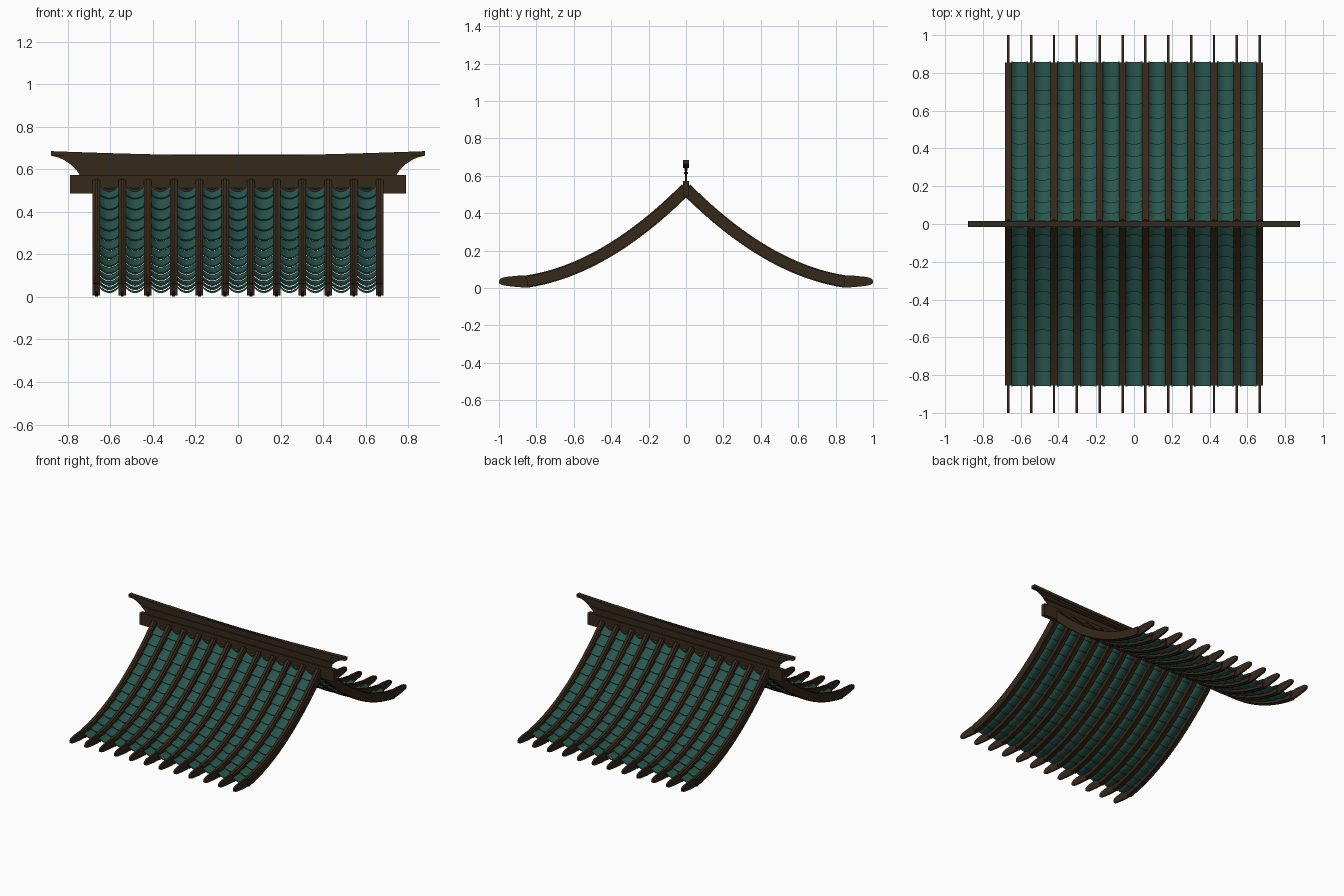
import bpy, math
from mathutils import Vector

if "Cube" in bpy.data.objects:
    bpy.data.objects.remove(bpy.data.objects["Cube"])


def material(name, color):
    m = bpy.data.materials.new(name)
    m.diffuse_color = (*color, 1)
    m.use_nodes = True
    m.node_tree.nodes["Principled BSDF"].inputs["Base Color"].default_value = m.diffuse_color
    return m


WOOD = material("dark_wood", (0.036, 0.021, 0.010))
TEAL = material("teal_tile", (0.022, 0.095, 0.076))


def make_mesh(name, verts, faces, mat):
    me = bpy.data.meshes.new(name)
    me.from_pydata(verts, [], faces)
    me.materials.append(mat)
    return me


def place(name, me, x=0, turn=0):
    ob = bpy.data.objects.new(name, me)
    bpy.context.collection.objects.link(ob)
    ob.location.x = x
    ob.rotation_euler.z = turn
    return ob


def slab(top, bottom, half, to3d):
    """Solid strip between two 2D edges, extruded to +-half."""
    verts, faces = [], []
    for (a, b), (c, d) in zip(top, bottom):
        verts += [to3d(a, b, half), to3d(a, b, -half), to3d(c, d, -half), to3d(c, d, half)]
    n = len(top)
    for i in range(n - 1):
        for k in range(4):
            k2 = (k + 1) % 4
            faces.append((i*4 + k, i*4 + k2, i*4 + 4 + k2, i*4 + 4 + k))
    faces += [(3, 2, 1, 0), (n*4 - 4, n*4 - 3, n*4 - 2, n*4 - 1)]
    return verts, faces


def join(parts):
    verts, faces = [], []
    for v, f in parts:
        o = len(verts)
        verts += v
        faces += [tuple(i + o for i in q) for q in f]
    return verts, faces


# Sagging roof line (distance from ridge, height)
P0, P1, P2 = Vector((0, 0.53)), Vector((0.432, 0.098)), Vector((0.85, 0.035))


def bez(t):
    return P0*(1-t)**2 + P1*2*t*(1-t) + P2*t*t


samples = [bez(i / 400) for i in range(401)]
lengths = [0]
for a, b in zip(samples, samples[1:]):
    lengths.append(lengths[-1] + (b - a).length)
TOTAL = lengths[-1]


def roof(s, off=0):
    """Point at arc length s, moved off along the roof normal."""
    i = min(max(sum(1 for q in lengths if q < s), 1), 400)
    tan = (samples[i] - samples[i-1]).normalized()
    p = samples[i-1] + tan * (s - lengths[i-1]) + Vector((-tan.y, tan.x)) * off
    return (p.x, p.y)


def rail(h, n=24):
    return ([roof(TOTAL*i/n, h) for i in range(n + 1)],
            [roof(TOTAL*i/n, -h) for i in range(n + 1)])


def across(u, z, x):
    return (x, -u, z)


# Rafter: wide rail plus a thin centre board with a rounded upturned tip
top, bottom = rail(0.033)
top += [(0.90, 0.066), (0.96, 0.060), (0.985, 0.054), (0.997, 0.046), (1.0, 0.037)]
bottom += [(0.90, 0.005), (0.96, 0.012), (0.985, 0.017), (0.997, 0.023), (1.0, 0.031)]
rafter = make_mesh("rafter", *join([slab(*rail(0.028), 0.018, across),
                                    slab(top, bottom, 0.0065, across)]), WOOD)

# Column of overlapping trough-shaped tiles
ROWS, SEG, HALF, SAG, THICK = 13, 8, 0.0445, 0.024, 0.008
step = TOTAL / ROWS
parts = []
for r in range(ROWS):
    verts, faces = [], []
    ends = [(r*step, -0.006), ((r + 0.5)*step, 0.001), ((r + 1)*step + 0.008, 0.008)]
    for s, lift in ends:
        for k in range(SEG + 1):
            u = 2*k/SEG - 1
            h = lift + 0.004 - SAG * (1 - u*u)
            for off in (h + THICK/2, h - THICK/2):
                y, z = roof(s, off)
                verts.append((u*HALF, -y, z))
    w = (SEG + 1) * 2
    for j in range(2):
        for k in range(SEG):
            a, b = j*w + 2*k, (j + 1)*w + 2*k
            faces += [(a, b, b + 2, a + 2), (a + 1, a + 3, b + 3, b + 1)]
        a, b = j*w, (j + 1)*w
        faces.append((a, a + 1, b + 1, b))
        a, b = a + 2*SEG, b + 2*SEG
        faces.append((a, b, b + 1, a + 1))
    for k in range(SEG):
        a, b = 2*k, 2*w + 2*k
        faces += [(a, a + 2, a + 3, a + 1), (b, b + 1, b + 3, b + 2)]
    parts.append((verts, faces))
tiles = make_mesh("tile_column", *join(parts), TEAL)
for p in tiles.polygons:
    p.use_smooth = True

# Repeat rafters and tile columns over both slopes
PITCH = 0.121
for side, turn in (("front", 0), ("back", math.pi)):
    for i in range(12):
        place(f"{side}_rafter_{i+1}", rafter, (i - 5.5)*PITCH, turn)
    for i in range(11):
        place(f"{side}_tile_column_{i+1}", tiles, (i - 5)*PITCH, turn)

for ob in bpy.data.objects:
    ob.select_set("front_tile_column_1" == ob.name)
    if ob.select_get():
        bpy.context.view_layer.objects.active = ob
bpy.ops.object.shade_smooth_by_angle(angle=math.radians(40))


def along(x, z, y):
    return (x, y, z)


def crown(x):
    return 0.664 + 0.021 * (abs(x) / 0.88)**1.6


def ridge_part(name, top, bottom, half):
    me = make_mesh(name, *slab(top, bottom, half, along), WOOD)
    return place(name, me)


# Ridge: base beam, thin web with flared ends, moulding and curved cap
ridge_part("ridge_beam", [(-0.79, 0.573), (0.79, 0.573)],
           [(-0.79, 0.486), (0.79, 0.486)], 0.015)

flare = [(0.88, 0.664), (0.85, 0.657), (0.82, 0.645), (0.79, 0.625), (0.76, 0.597), (0.742, 0.570)]
under = [(-x, z) for x, z in flare] + flare[::-1]
ridge_part("ridge_web", [(x, crown(x) - 0.01) if abs(x) < 0.84 else (x, crown(x) - 0.005)
                         for x, z in under], under, 0.005)

ridge_part("ridge_moulding", [(-0.775, 0.621), (0.775, 0.621)],
           [(-0.768, 0.611), (0.768, 0.611)], 0.012)

xs = [-0.88 + 1.76*i/24 for i in range(25)]
ridge_part("ridge_cap", [(x, crown(x)) for x in xs], [(x, crown(x) - 0.021) for x in xs], 0.016)
xs = [x * 0.93 for x in xs]
ridge_part("ridge_cap_fillet", [(x, crown(x) - 0.019) for x in xs],
           [(x, crown(x) - 0.036) for x in xs], 0.009)
